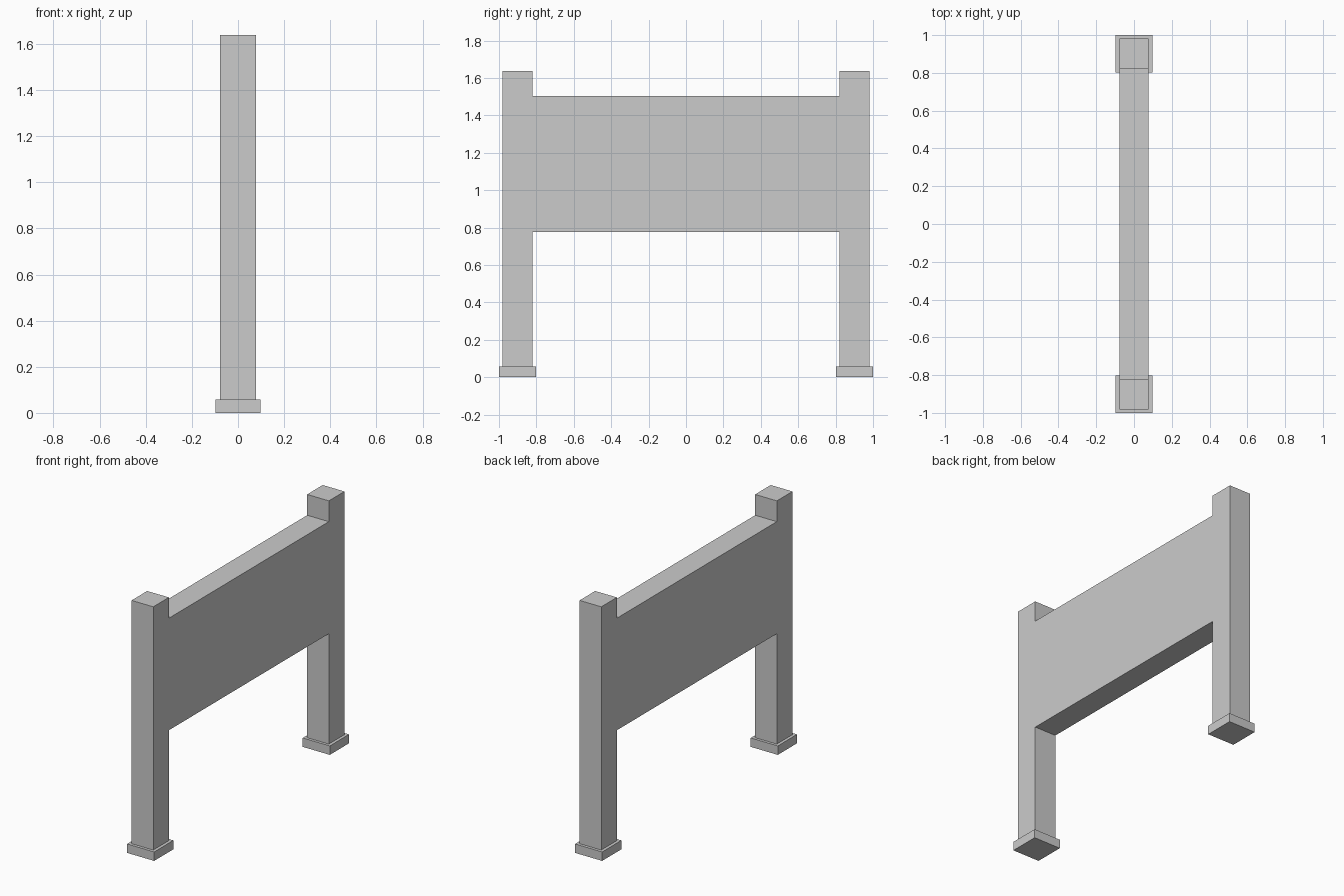
import bpy, bmesh

if "Cube" in bpy.data.objects:
    bpy.data.objects.remove(bpy.data.objects["Cube"])

POST_IN, POST_OUT = 0.821, 0.981
FOOT_IN, FOOT_OUT = 0.803, 1.0
POST_X, FOOT_X = 0.078, 0.0975
FOOT_H, TOP = 0.058, 1.638
PANEL_LOW, PANEL_HIGH = 0.775, 1.503


def extrude_profile(name, points, half_x):
    """Extrude a closed (y, z) outline symmetrically along x."""
    bm = bmesh.new()
    face = bm.faces.new([bm.verts.new((-half_x, y, z)) for y, z in points])
    ext = bmesh.ops.extrude_face_region(bm, geom=[face])
    verts = [g for g in ext["geom"] if isinstance(g, bmesh.types.BMVert)]
    bmesh.ops.translate(bm, verts=verts, vec=(2 * half_x, 0, 0))
    bmesh.ops.recalc_face_normals(bm, faces=bm.faces[:])
    mesh = bpy.data.meshes.new(name)
    bm.to_mesh(mesh)
    bm.free()
    obj = bpy.data.objects.new(name, mesh)
    bpy.context.collection.objects.link(obj)
    return obj


# Two posts and the flush panel between them, as one H-shaped outline
right = [(POST_IN, PANEL_LOW), (POST_IN, FOOT_H), (POST_OUT, FOOT_H),
         (POST_OUT, TOP), (POST_IN, TOP), (POST_IN, PANEL_HIGH)]
left = [(-y, z) for y, z in reversed(right)]
extrude_profile("posts_and_panel", right + left, POST_X)

# Square foot plate under each post
for side, s in (("near", -1), ("far", 1)):
    plate = [(s * FOOT_IN, 0), (s * FOOT_OUT, 0),
             (s * FOOT_OUT, FOOT_H), (s * FOOT_IN, FOOT_H)]
    extrude_profile(f"{side}_foot", plate, FOOT_X)
